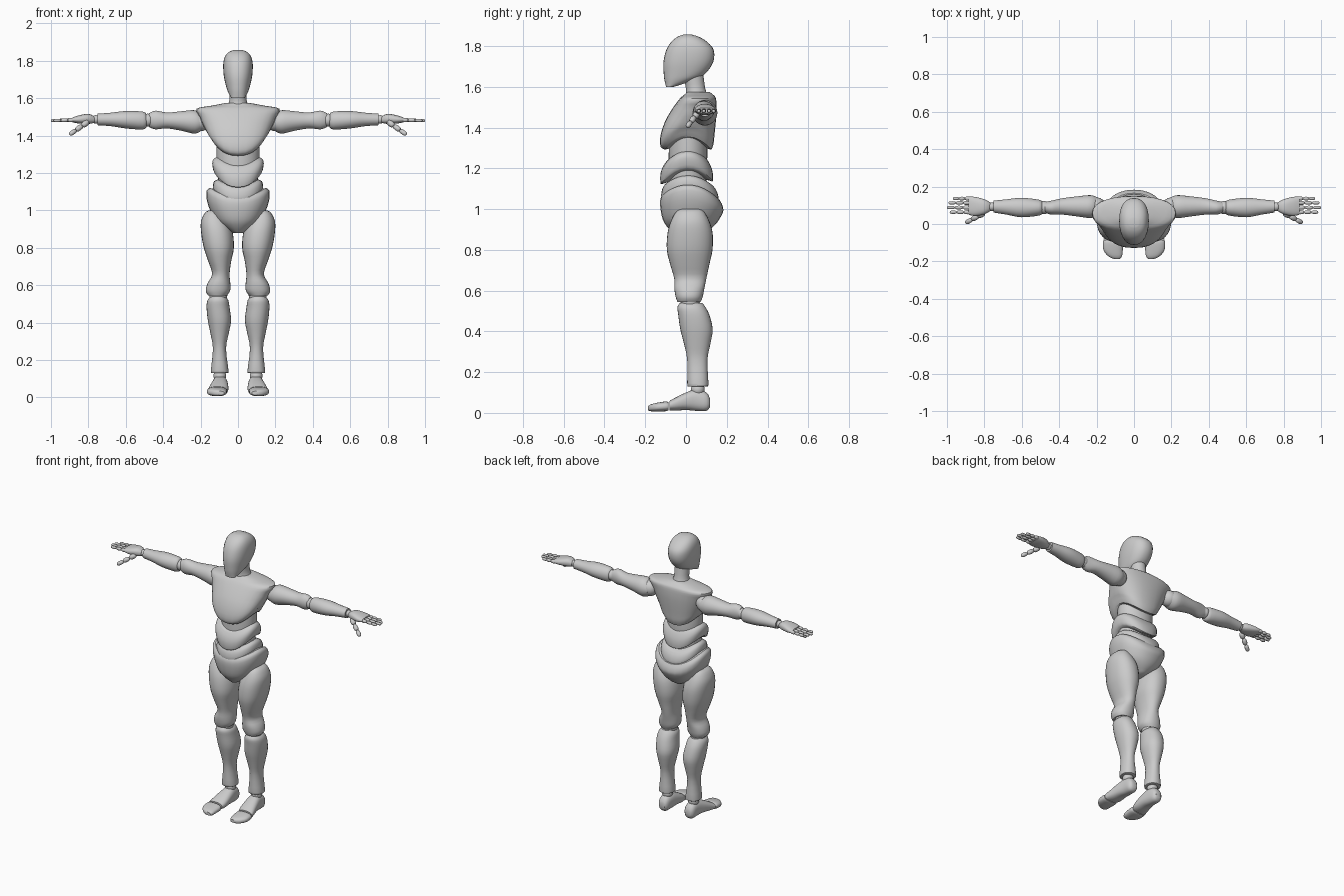
import bpy, bmesh, math
from mathutils import Vector

grey = bpy.data.materials.new("mannequin_grey")
grey.diffuse_color = (0.6, 0.6, 0.6, 1)


def finish(name, bm, mirror):
    bmesh.ops.recalc_face_normals(bm, faces=bm.faces[:])
    me = bpy.data.meshes.new(name)
    bm.to_mesh(me)
    bm.free()
    me.materials.append(grey)
    ob = bpy.data.objects.new(name, me)
    bpy.context.collection.objects.link(ob)
    if mirror:
        ob.modifiers.new("Mirror", 'MIRROR').use_mirror_merge = False
    bpy.ops.object.select_all(action='DESELECT')
    ob.select_set(True)
    bpy.context.view_layer.objects.active = ob
    bpy.ops.object.shade_smooth_by_angle(angle=math.radians(40))
    return ob


def catmull(p, sub):
    """Smooth the list of cross-sections along the part."""
    out = []
    for i in range(len(p) - 1):
        a, b, c, d = p[max(i - 1, 0)], p[i], p[i + 1], p[min(i + 2, len(p) - 1)]
        for k in range(sub):
            t = k / sub
            out.append([0.5 * (2 * q + (r - o) * t + (2 * o - 5 * q + 4 * r - s) * t * t
                               + (3 * q - o - 3 * r + s) * t ** 3)
                        for o, q, r, s in zip(a, b, c, d)])
    return out + [list(p[-1])]


def loft(name, axis, rings, n=2.0, mirror=False, warp=None, sides=28, sub=3):
    """Ring = station on axis, then min/max on each of the other two axes."""
    bm = bmesh.new()
    loops = []
    u, v = [k for k in range(3) if k != axis]
    for s, a0, a1, b0, b1 in catmull(rings, sub):
        loop = []
        for i in range(sides):
            t = 2 * math.pi * i / sides
            c, d = math.cos(t), math.sin(t)
            co = Vector()
            co[axis] = s
            co[u] = (a0 + a1) / 2 + (a1 - a0) / 2 * math.copysign(abs(c) ** (2 / n), c)
            co[v] = (b0 + b1) / 2 + (b1 - b0) / 2 * math.copysign(abs(d) ** (2 / n), d)
            if warp:
                co.z += warp(co)
            loop.append(bm.verts.new(co))
        loops.append(loop)
    for p, q in zip(loops, loops[1:]):
        for i in range(sides):
            j = (i + 1) % sides
            bm.faces.new((p[i], p[j], q[j], q[i]))
    for loop in (loops[0], loops[-1]):
        mid = bm.verts.new(sum((w.co for w in loop), Vector()) / sides)
        for i in range(sides):
            bm.faces.new((loop[i], loop[(i + 1) % sides], mid))
    return finish(name, bm, mirror)


def ball(name, loc, r):
    bm = bmesh.new()
    bmesh.ops.create_uvsphere(bm, u_segments=20, v_segments=12, radius=r)
    bmesh.ops.translate(bm, verts=bm.verts[:], vec=loc)
    return finish(name, bm, True)


def digit(name, start, end, r, joints):
    """Jointed finger: a row of small tapered segments."""
    bm = bmesh.new()
    start, end = Vector(start), Vector(end)
    rot = (end - start).to_track_quat('Z', 'Y').to_matrix().to_4x4()
    step = (end - start) / joints
    for k in range(joints):
        rk = r * (1 - 0.1 * k)
        new = bmesh.ops.create_uvsphere(bm, u_segments=10, v_segments=8, radius=1)["verts"]
        for w in new:
            w.co = Vector((w.co.x * rk, w.co.y * rk,
                           math.copysign(abs(w.co.z) ** 0.6, w.co.z) * step.length * 0.52))
            w.co = rot @ w.co + start + step * (k + 0.5)
    return finish(name, bm, True)


def arch(height, half, lo=None, hi=None):
    """Raise the flanks above the front and back, fading between two heights."""
    def f(co):
        w = 1 if lo is None else min(1, max(0, (co.z - hi) / (lo - hi)))
        return w * height * (1 - ((co.y - 0.01) / half) ** 2)
    return f


# Head and neck
loft("head", 2, [(1.60, -.035, .035, -.098, -.06), (1.63, -.052, .052, -.105, .03),
                 (1.66, -.063, .063, -.109, .09), (1.72, -.076, .076, -.111, .133),
                 (1.78, -.079, .079, -.097, .136), (1.82, -.071, .071, -.073, .105),
                 (1.845, -.052, .052, -.043, .065), (1.856, -.026, .026, -.015, .03)], n=2.3)
loft("neck", 2, [(1.55, -.06, .06, -.005, .11), (1.59, -.046, .046, 0, .095),
                 (1.66, -.046, .046, -.015, .085)])

# Torso
loft("chest", 2, [(1.28, -.125, .125, -.105, .125), (1.32, -.15, .15, -.125, .135),
                  (1.37, -.167, .167, -.125, .14), (1.45, -.187, .187, -.092, .148),
                  (1.50, -.205, .205, -.062, .15), (1.543, -.222, .222, -.03, .147),
                  (1.56, -.14, .14, -.01, .135), (1.575, -.06, .06, .005, .115)],
     n=2.3, warp=arch(.075, .125, 1.32, 1.46))
loft("spine_core", 2, [(1.02, -.11, .11, -.085, .11), (1.15, -.105, .105, -.085, .1),
                       (1.27, -.115, .115, -.085, .105), (1.37, -.115, .115, -.08, .1)])
loft("upper_abdomen", 2, [(1.12, -.105, .105, -.11, .115), (1.135, -.128, .128, -.124, .132),
                          (1.18, -.138, .138, -.126, .13), (1.205, -.13, .13, -.115, .115),
                          (1.215, -.11, .11, -.095, .1)], n=2.2, warp=arch(.07, .125))
loft("lower_abdomen", 2, [(1.02, -.13, .13, -.115, .15), (1.06, -.135, .135, -.122, .16),
                          (1.09, -.128, .128, -.115, .15), (1.10, -.11, .11, -.1, .13)],
     n=2.2, warp=arch(.065, .14))
loft("pelvis", 2, [(.88, -.03, .03, -.06, .085), (.91, -.08, .08, -.09, .13),
                   (.95, -.13, .13, -.115, .163), (1.0, -.165, .165, -.126, .182),
                   (1.035, -.168, .168, -.126, .18), (1.05, -.15, .15, -.115, .165)],
     n=2.2, warp=arch(.07, .15, 1.03, .94))

# Legs
loft("thigh", 2, [(.545, .06, .16, -.042, .072), (.57, .042, .172, -.051, .082),
                  (.61, .041, .163, -.057, .09), (.66, .045, .138, -.058, .1),
                  (.73, .036, .16, -.078, .115), (.80, .022, .183, -.094, .13),
                  (.88, .028, .197, -.091, .131), (.94, .05, .198, -.075, .115),
                  (.985, .085, .178, -.05, .09), (1.0, .11, .155, -.025, .07)],
     n=2.2, mirror=True)
ball("knee_joint", (.105, .02, .545), .048)
loft("shin", 2, [(.13, .055, .142, .01, .105), (.145, .051, .145, .006, .11),
                 (.26, .064, .134, .006, .105), (.34, .05, .147, -.01, .12),
                 (.41, .037, .161, -.028, .131), (.48, .045, .168, -.038, .115),
                 (.52, .052, .163, -.042, .095), (.54, .07, .145, -.03, .08)],
     n=2.2, mirror=True)
ball("ankle_joint", (.097, .058, .115), .034)
loft("foot", 1, [(.118, .075, .115, .03, .07), (.1, .062, .13, .01, .1),
                 (.05, .056, .135, .01, .116), (0, .052, .145, .014, .1),
                 (-.05, .052, .156, .011, .076), (-.082, .06, .163, .012, .058)],
     n=2.4, mirror=True)
loft("toes", 1, [(-.086, .065, .162, .012, .052), (-.1, .058, .166, .008, .056),
                 (-.14, .06, .163, .007, .05), (-.172, .064, .138, .008, .042),
                 (-.186, .075, .11, .013, .033)], n=2.5, mirror=True)

# Arms
ball("shoulder_joint", (.2, .09, 1.475), .052)
loft("upper_arm", 0, [(.19, .045, .14, 1.43, 1.51), (.23, .032, .154, 1.41, 1.535),
                      (.30, .04, .148, 1.425, 1.53), (.38, .05, .138, 1.438, 1.523),
                      (.44, .05, .125, 1.433, 1.533), (.475, .06, .118, 1.445, 1.52)],
     mirror=True)
ball("elbow_joint", (.482, .088, 1.482), .035)
loft("forearm", 0, [(.49, .055, .12, 1.445, 1.515), (.51, .045, .13, 1.432, 1.528),
                    (.60, .036, .14, 1.438, 1.531), (.68, .05, .132, 1.45, 1.522),
                    (.75, .061, .125, 1.455, 1.517)], mirror=True)
ball("wrist_joint", (.76, .092, 1.486), .023)

# Hands
loft("palm", 0, [(.768, .07, .115, 1.468, 1.502), (.80, .052, .132, 1.462, 1.516),
                 (.85, .043, .145, 1.464, 1.508), (.885, .05, .146, 1.471, 1.497)],
     n=2.4, mirror=True)
for name, y, tip in (("index_finger", .063, .985), ("middle_finger", .088, 1.0),
                     ("ring_finger", .113, .992), ("little_finger", .136, .968)):
    digit(name, (.872, y, 1.483), (tip, y, 1.48), .0115, 3)
digit("thumb", (.80, .06, 1.475), (.9, .006, 1.405), .0165, 3)
